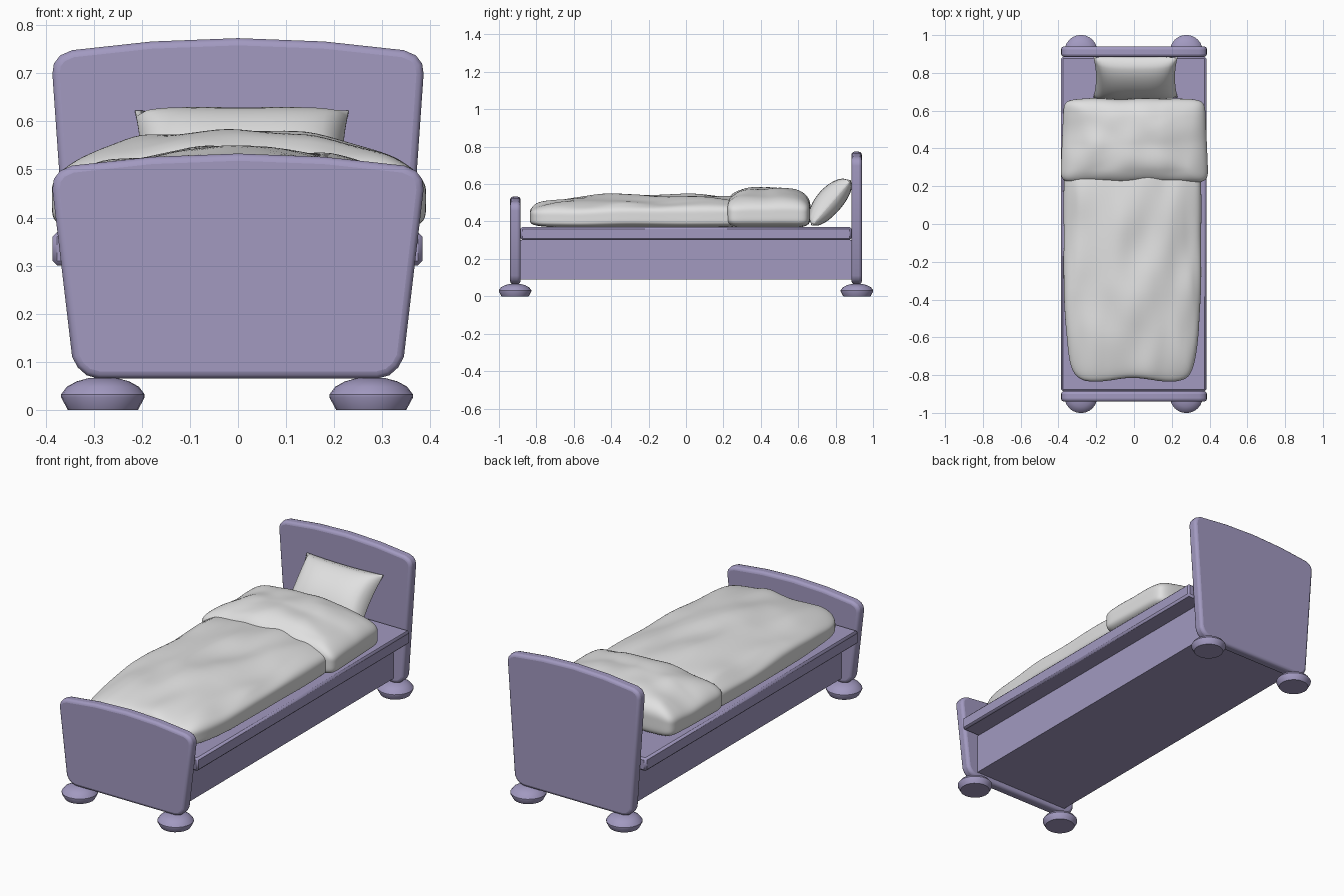
import bpy, bmesh, math
from mathutils import Matrix, Vector, noise

old = bpy.data.objects.get("Cube")
if old:
    bpy.data.objects.remove(old, do_unlink=True)


def material(name, rgb):
    m = bpy.data.materials.new(name)
    m.use_nodes = True
    m.diffuse_color = (*rgb, 1)
    bsdf = next(n for n in m.node_tree.nodes if n.type == 'BSDF_PRINCIPLED')
    bsdf.inputs["Base Color"].default_value = (*rgb, 1)
    return m


PAINT = material("lavender paint", (0.36, 0.32, 0.53))
LINEN = material("white linen", (0.75, 0.75, 0.75))


def add(name, bm, mat, bevel=0, segments=3, angle=40):
    bmesh.ops.recalc_face_normals(bm, faces=bm.faces)
    me = bpy.data.meshes.new(name)
    bm.to_mesh(me)
    bm.free()
    me.materials.append(mat)
    ob = bpy.data.objects.new(name, me)
    bpy.context.collection.objects.link(ob)
    if bevel:
        mod = ob.modifiers.new("rounding", 'BEVEL')
        mod.width, mod.segments = bevel, segments
        mod.limit_method, mod.angle_limit = 'ANGLE', math.radians(50)
    bpy.ops.object.select_all(action='DESELECT')
    ob.select_set(True)
    bpy.context.view_layer.objects.active = ob
    bpy.ops.object.shade_smooth_by_angle(angle=math.radians(angle))
    return ob


def box(name, lo, hi, mat, bevel=0):
    bm = bmesh.new()
    bmesh.ops.create_cube(bm, size=1)
    for v in bm.verts:
        v.co = [l + (c + 0.5) * (h - l) for c, l, h in zip(v.co, lo, hi)]
    return add(name, bm, mat, bevel, 1)


# Flared end boards with rounded corners and an arched top
def end_board(name, top, y0, y1):
    half = [(0.29, 0.065), (0.315, 0.072), (0.333, 0.088), (0.345, 0.11),
            (0.386, top - 0.075), (0.383, top - 0.053), (0.37, top - 0.036),
            (0.345, top - 0.025), (0.18, top - 0.007)]
    outline = half + [(0, top)] + [(-x, z) for x, z in reversed(half)]
    bm = bmesh.new()
    face = bm.faces.new([bm.verts.new((x, y0, z)) for x, z in outline])
    grown = bmesh.ops.extrude_face_region(bm, geom=[face])
    for v in grown["geom"]:
        if isinstance(v, bmesh.types.BMVert):
            v.co.y = y1
    return add(name, bm, PAINT, 0.015)


end_board("headboard", 0.773, 0.885, 0.94)
end_board("footboard", 0.533, -0.94, -0.885)

# Bed base and overhanging platform
box("bed_base", (-0.285, -0.89, 0.09), (0.285, 0.89, 0.3), PAINT)
box("bed_platform", (-0.386, -0.885, 0.3), (0.384, 0.885, 0.37), PAINT, 0.01)


# Turned bun feet
def bun_foot(name, cx, cy):
    profile = [(0, 0), (0.073, 0), (0.087, 0.026), (0.087, 0.032), (0.075, 0.048),
               (0.055, 0.059), (0.03, 0.066), (0, 0.068)]
    bm = bmesh.new()
    pts = [bm.verts.new((r, 0, z)) for r, z in profile]
    edges = [bm.edges.new(p) for p in zip(pts, pts[1:])]
    bmesh.ops.spin(bm, geom=pts + edges, cent=(0, 0, 0), axis=(0, 0, 1),
                   angle=math.tau, steps=24)
    bmesh.ops.remove_doubles(bm, verts=bm.verts, dist=0.0005)
    bmesh.ops.translate(bm, verts=bm.verts, vec=(cx, cy, 0))
    add(name, bm, PAINT, angle=35)


for end, cy in (("front", -0.914), ("back", 0.914)):
    for side, cx in (("right", -0.281), ("left", 0.277)):
        bun_foot(f"{end}_{side}_foot", cx, cy)


def cube_grid(cuts):
    bm = bmesh.new()
    bmesh.ops.create_cube(bm, size=2)
    bmesh.ops.subdivide_edges(bm, edges=bm.edges, cuts=cuts, use_grid_fill=True)
    return bm


# Soft bedding: nearly square in plan, rounded on top, crisp at the base
def soft_block(name, shape, roundness):
    bm = cube_grid(31)
    for v in bm.verts:
        u, side, w = (abs(c) for c in v.co)
        plan = (u ** 12 + side ** 12) ** (1 / 12)
        power = roundness if v.co.z > 0 else 6
        norm = (plan ** power + w ** power) ** (1 / power)
        v.co = shape(*(v.co * max(u, side, w) / norm))
    return add(name, bm, LINEN, angle=60)


def wrinkle(x, y, amount, seed):
    return amount * noise.noise(Vector((x * 7 + seed, y * 3.5, seed)))


def blanket_shape(u, v, w):
    lift = (w + 1) / 2
    foot = max(0, -v - 0.2)
    y = -0.24 + 0.585 * v
    x = -0.008 + 0.364 * u * (1 - 0.17 * foot ** 1.5) + wrinkle(u, y, 0.008, 2)
    top = 0.13 + 0.046 * (1 - u * u) - 0.03 * foot
    z = 0.366 + top * lift + wrinkle(x, y, 0.02, 5) * lift
    return (x, y + 0.01 * math.cos(5 * u) * max(0, -v) ** 6, z)


def fold_shape(u, v, w):
    lift = (w + 1) / 2
    x = 0.002 + 0.383 * u * (1 - 0.025 * v)
    y = 0.441 + 0.222 * v + wrinkle(x, 0, 0.01, 9) * v * v
    top = 0.166 + 0.05 * (1 - u * u)
    return (x, y, 0.366 + top * lift + wrinkle(x, y * 2, 0.016, 3) * lift)


soft_block("blanket", blanket_shape, 4)
soft_block("folded_blanket_top", fold_shape, 2.7)


# Pinched pillow leaning on the headboard, plumper on its upper side
bm = cube_grid(19)
tilt = Matrix.Translation((0.008, 0.776, 0.5)) @ Matrix.Rotation(math.radians(49), 4, 'X')
for v in bm.verts:
    a, b, c = v.co
    puff = ((1 - a ** 4) * (1 - b * b)) ** 0.5
    plump = 0.08 if c > 0 else 0.055
    v.co = tilt @ Vector((0.222 * a * (1 - 0.06 * (1 - b * b)),
                          0.16 * b * (1 - 0.04 * (1 - a * a)),
                          c * (0.003 + plump * puff)))
add("pillow", bm, LINEN, angle=60)
